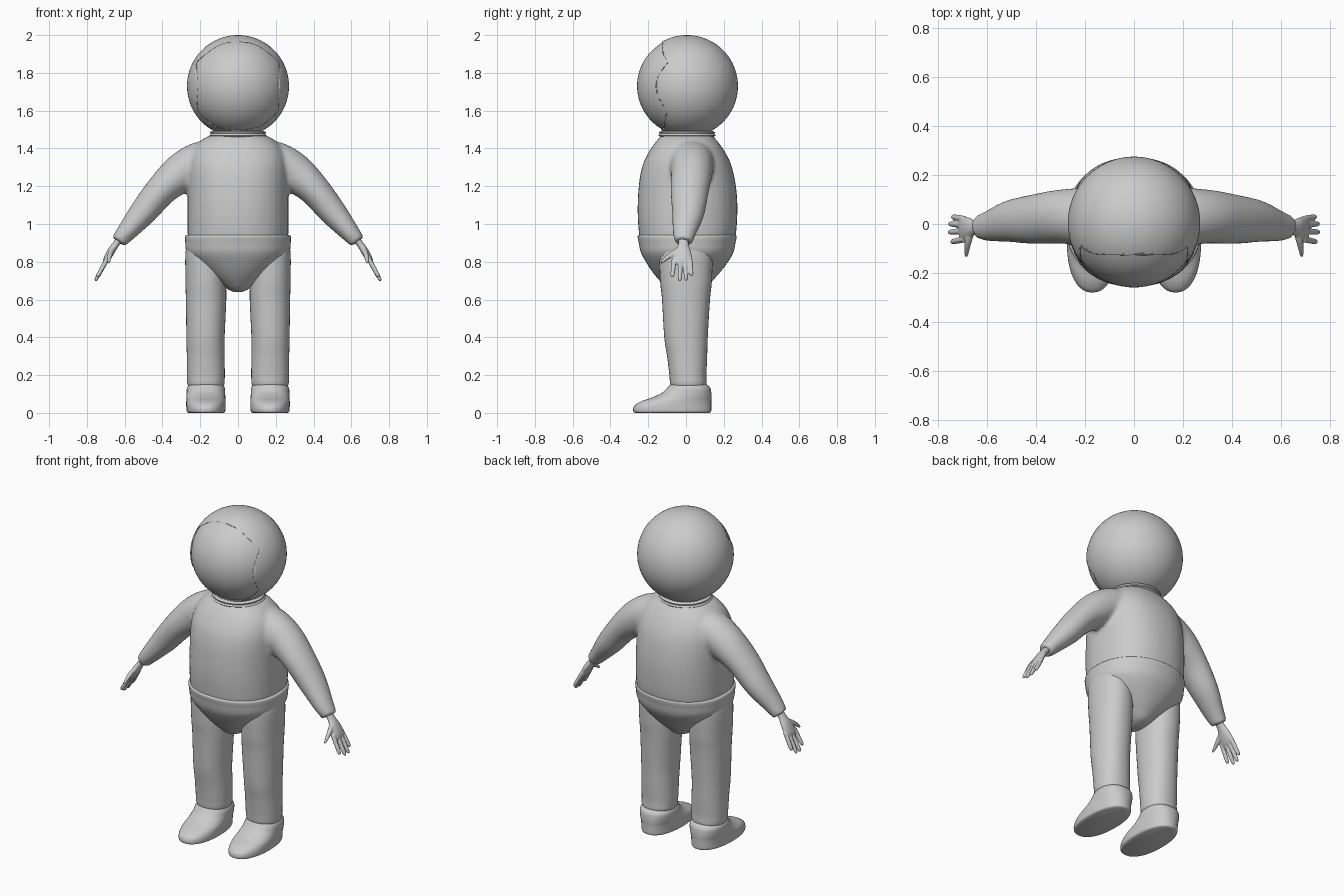
import bpy, bmesh, math
from mathutils import Vector

cube = bpy.data.objects.get("Cube")
if cube:
    bpy.data.objects.remove(cube, do_unlink=True)

grey = bpy.data.materials.new("suit_grey")
grey.use_nodes = True
grey.diffuse_color = (0.6, 0.6, 0.6, 1)
grey.node_tree.nodes["Principled BSDF"].inputs["Base Color"].default_value = (0.6, 0.6, 0.6, 1)


def spline(stations, steps):
    """Smooth curve through the stations (Catmull-Rom)."""
    p = [Vector(s) for s in stations]
    p = [p[0]] + p + [p[-1]]
    out = []
    for a, b, c, d in zip(p, p[1:], p[2:], p[3:]):
        for k in range(steps):
            t = k / steps
            out.append(b + (c - a) * (t / 2) + (2 * a - 5 * b + 4 * c - d) * (t * t / 2)
                       + (3 * b - 3 * c + d - a) * (t ** 3 / 2))
    return out + [p[-1]]


def loft(bm, stations, segs=40, power=2.0, upright=False, steps=5):
    """Closed tube; station = x, y, z, radius across, radius along y."""
    pts = spline(stations, steps)
    rings = []
    for i, p in enumerate(pts):
        centre = p.xyz if len(p) == 3 else Vector(p[:3])
        ahead, behind = pts[min(i + 1, len(pts) - 1)], pts[max(i - 1, 0)]
        way = Vector((0, 0, 1)) if upright else (Vector(ahead[:3]) - Vector(behind[:3])).normalized()
        u = Vector((0, 1, 0)).cross(way).normalized()
        v = way.cross(u)
        ring = []
        for k in range(segs):
            a = math.tau * k / segs
            c, s = math.cos(a), math.sin(a)
            c = math.copysign(abs(c) ** (2 / power), c)
            s = math.copysign(abs(s) ** (2 / power), s)
            ring.append(bm.verts.new(centre + u * (c * p[3]) + v * (s * p[4])))
        rings.append(ring)
    for r, q in zip(rings, rings[1:]):
        for k in range(segs):
            n = (k + 1) % segs
            bm.faces.new((r[k], r[n], q[n], q[k]))
    bm.faces.new(rings[0][::-1])
    bm.faces.new(rings[-1])


def finish(bm, name, voxel=0, smooth=0):
    bmesh.ops.recalc_face_normals(bm, faces=bm.faces)
    mesh = bpy.data.meshes.new(name)
    bm.to_mesh(mesh)
    bm.free()
    obj = bpy.data.objects.new(name, mesh)
    bpy.context.collection.objects.link(obj)
    mesh.materials.append(grey)
    bpy.ops.object.select_all(action='DESELECT')
    obj.select_set(True)
    bpy.context.view_layer.objects.active = obj
    bpy.ops.object.shade_smooth_by_angle(angle=math.radians(40))
    if voxel:
        m = obj.modifiers.new("fuse", 'REMESH')
        m.mode, m.voxel_size, m.use_smooth_shade = 'VOXEL', voxel, True
        m = obj.modifiers.new("relax", 'SMOOTH')
        m.factor, m.iterations = 0.5, smooth
    return obj


def ball(name, radius):
    bm = bmesh.new()
    bmesh.ops.create_uvsphere(bm, u_segments=64, v_segments=40, radius=radius)
    bmesh.ops.translate(bm, verts=bm.verts, vec=(0, 0.005, 1.73))
    return finish(bm, name)


# Helmet with a visor opening cut straight through the front
helmet = ball("helmet", 0.27)
ball("visor", 0.264)
half = spline([(0, 1.967, 0), (0.1, 1.945, 0), (0.2, 1.873, 0), (0.218, 1.84, 0), (0.213, 1.73, 0),
               (0.215, 1.63, 0), (0.2, 1.585, 0), (0.11, 1.515, 0), (0, 1.497, 0)], 6)
outline = [(p.x, p.y) for p in half] + [(-p.x, p.y) for p in half[-2:0:-1]]
bm = bmesh.new()
face = bm.faces.new([bm.verts.new((x, -0.4, z)) for x, z in outline])
moved = bmesh.ops.extrude_face_region(bm, geom=[face])["geom"]
bmesh.ops.translate(bm, verts=[g for g in moved if isinstance(g, bmesh.types.BMVert)], vec=(0, 0.36, 0))
cutter = finish(bm, "visor_cutter")
cutter.hide_render = True
cutter.hide_viewport = True
cut = helmet.modifiers.new("visor_opening", 'BOOLEAN')
cut.operation, cut.object, cut.solver = 'DIFFERENCE', cutter, 'EXACT'

# Neck ring
bm = bmesh.new()
loft(bm, [(0, 0.005, 1.44, 0.135, 0.135), (0, 0.005, 1.462, 0.142, 0.142), (0, 0.005, 1.468, 0.152, 0.152),
          (0, 0.005, 1.478, 0.145, 0.145), (0, 0.005, 1.486, 0.148, 0.148), (0, 0.005, 1.492, 0.135, 0.135)],
     segs=48, upright=True, steps=3)
finish(bm, "neck_ring")

# Jacket: torso and sleeves fused into one skin
bm = bmesh.new()
loft(bm, [(0, 0.005, 0.9, 0.262, 0.245), (0, 0.008, 0.95, 0.267, 0.257), (0, 0.008, 1.05, 0.268, 0.264),
          (0, 0.008, 1.15, 0.267, 0.262), (0, 0.006, 1.25, 0.266, 0.25), (0, 0.005, 1.33, 0.26, 0.228),
          (0, 0.005, 1.4, 0.235, 0.19), (0, 0.005, 1.45, 0.185, 0.152), (0, 0.005, 1.475, 0.13, 0.125)],
     power=2.25, upright=True)
for side in (-1, 1):
    loft(bm, [(side * 0.1, 0.03, 1.345, 0.1, 0.12), (side * 0.2, 0.03, 1.325, 0.11, 0.118),
              (side * 0.3, 0.03, 1.27, 0.105, 0.11), (side * 0.4, 0.02, 1.185, 0.085, 0.102),
              (side * 0.5, 0.012, 1.065, 0.073, 0.087), (side * 0.58, -0.006, 0.97, 0.055, 0.066),
              (side * 0.62, -0.012, 0.922, 0.045, 0.053), (side * 0.632, -0.014, 0.906, 0.042, 0.05)])
finish(bm, "jacket", 0.011, 8)

# Trouser seat with a rounded waistband
bm = bmesh.new()
loft(bm, [(0, 0.006, 0.944, 0.262, 0.25), (0, 0.006, 0.935, 0.279, 0.262), (0, 0.006, 0.9, 0.279, 0.256),
          (0, 0.006, 0.85, 0.272, 0.245), (0, 0.005, 0.8, 0.235, 0.218), (0, 0.002, 0.74, 0.17, 0.175),
          (0, 0, 0.69, 0.105, 0.13), (0, 0, 0.655, 0.055, 0.09), (0, 0, 0.64, 0.02, 0.04)],
     segs=56, power=2.15, upright=True)
finish(bm, "trouser_seat")

for side, label in ((1, "left"), (-1, "right")):
    # Trouser leg
    bm = bmesh.new()
    loft(bm, [(side * 0.17, 0, 0.91, 0.09, 0.12), (side * 0.173, 0, 0.85, 0.105, 0.14),
              (side * 0.171, 0, 0.7, 0.107, 0.137), (side * 0.169, 0, 0.6, 0.107, 0.127),
              (side * 0.172, 0, 0.4, 0.101, 0.115), (side * 0.171, 0.006, 0.3, 0.1, 0.106),
              (side * 0.17, 0.01, 0.2, 0.1, 0.098), (side * 0.17, 0.013, 0.15, 0.097, 0.096),
              (side * 0.17, 0.013, 0.13, 0.08, 0.08)], power=2.2, upright=True)
    finish(bm, label + "_trouser_leg")

    # Shoe
    bm = bmesh.new()
    loft(bm, [(side * 0.17, -0.072, 0.004, 0.092, 0.195), (side * 0.17, -0.073, 0.012, 0.102, 0.206),
              (side * 0.17, -0.07, 0.04, 0.104, 0.204), (side * 0.17, -0.052, 0.065, 0.104, 0.186),
              (side * 0.17, -0.023, 0.085, 0.103, 0.158), (side * 0.17, 0.003, 0.11, 0.102, 0.131),
              (side * 0.17, 0.014, 0.135, 0.1, 0.115), (side * 0.17, 0.014, 0.152, 0.09, 0.1),
              (side * 0.17, 0.014, 0.156, 0.07, 0.08)], power=2.25, upright=True)
    bmesh.ops.translate(bm, verts=bm.verts, vec=(0, 0, -0.004))
    finish(bm, label + "_shoe")

    # Hand: palm, four fingers and a thumb fused together
    bm = bmesh.new()
    loft(bm, [(side * 0.615, -0.014, 0.935, 0.02, 0.03), (side * 0.645, -0.014, 0.895, 0.018, 0.027),
              (side * 0.672, -0.016, 0.855, 0.02, 0.042), (side * 0.697, -0.018, 0.81, 0.017, 0.049),
              (side * 0.708, -0.018, 0.79, 0.01, 0.044)], segs=24)
    tips = [(-0.062, -0.073, 0.718), (-0.03, -0.033, 0.698), (-0.004, 0.001, 0.7), (0.02, 0.03, 0.725)]
    for base_y, tip_y, tip_z in tips:
        tip_x = 0.755 - (tip_z - 0.7) * 0.5
        a, b = Vector((0.69, base_y, 0.82)), Vector((tip_x, tip_y, tip_z))
        stations = []
        for t, r in ((0, 0.013), (0.5, 0.0125), (0.85, 0.011), (0.97, 0.007), (1, 0.002)):
            p = a.lerp(b, t)
            stations.append((side * p.x, p.y, p.z, r, r))
        loft(bm, stations, segs=12, steps=3)
    loft(bm, [(side * 0.665, -0.03, 0.865, 0.014, 0.018), (side * 0.676, -0.07, 0.842, 0.014, 0.016),
              (side * 0.682, -0.105, 0.818, 0.011, 0.011), (side * 0.684, -0.128, 0.798, 0.007, 0.007),
              (side * 0.685, -0.135, 0.793, 0.002, 0.002)], segs=12, steps=3)
    finish(bm, label + "_hand", 0.004, 3)
